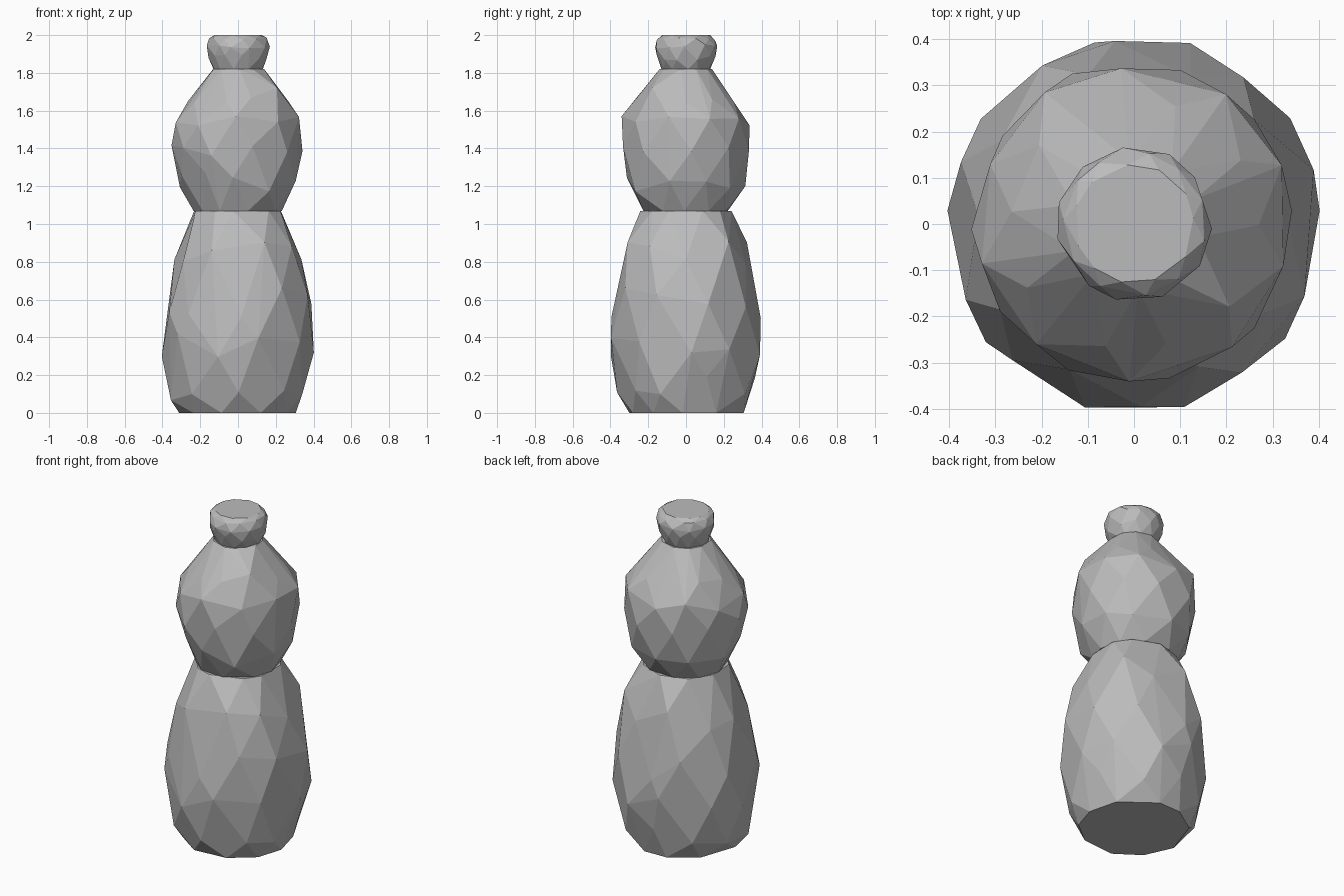
import bpy
import bmesh
import math
import random

cube = bpy.data.objects.get("Cube")
if cube:
    bpy.data.objects.remove(cube, do_unlink=True)

stone = bpy.data.materials.new("grey_stone")
stone.use_nodes = True
grey = (0.5, 0.5, 0.5, 1)
stone.diffuse_color = grey
stone.node_tree.nodes["Principled BSDF"].inputs["Base Color"].default_value = grey


def faceted_stone(name, rings, sides, seed):
    """Convex faceted lump through staggered rings of (radius, height)."""
    rng = random.Random(seed)
    bm = bmesh.new()
    last = len(rings) - 1
    step = math.tau / sides
    for i, (radius, height) in enumerate(rings):
        inner = 0 < i < last
        wobble = 0.3 * (rings[min(i + 1, last)][1] - height) if inner else 0
        for k in range(sides):
            a = (k + i / 2 + rng.uniform(-0.18, 0.18)) * step
            r = radius * rng.uniform(0.985, 1.015)
            z = height + rng.uniform(-wobble, wobble)
            bm.verts.new((r * math.cos(a), r * math.sin(a), z))
    # Wrap the points and merge the flat ends into single faces
    hull = bmesh.ops.convex_hull(bm, input=bm.verts)
    loose = [v for v in hull["geom_interior"] if isinstance(v, bmesh.types.BMVert)]
    bmesh.ops.delete(bm, geom=loose, context="VERTS")
    bmesh.ops.dissolve_limit(bm, angle_limit=math.radians(4),
                             verts=bm.verts, edges=bm.edges)
    bmesh.ops.recalc_face_normals(bm, faces=bm.faces)
    mesh = bpy.data.meshes.new(name)
    bm.to_mesh(mesh)
    bm.free()
    mesh.materials.append(stone)
    obj = bpy.data.objects.new(name, mesh)
    bpy.context.collection.objects.link(obj)
    return obj


# Tall base lump, rounded middle lump and small cap
faceted_stone("lower_stone", [(0.31, 0), (0.365, 0.13), (0.405, 0.36),
                              (0.4, 0.58), (0.34, 0.85), (0.24, 1.07)], 10, 4)
faceted_stone("middle_stone", [(0.235, 1.07), (0.315, 1.22), (0.347, 1.39),
                               (0.34, 1.53), (0.27, 1.68), (0.14, 1.82)], 10, 7)
faceted_stone("top_stone", [(0.13, 1.82), (0.156, 1.88), (0.167, 1.94),
                            (0.155, 1.98), (0.13, 2.0)], 11, 2)
